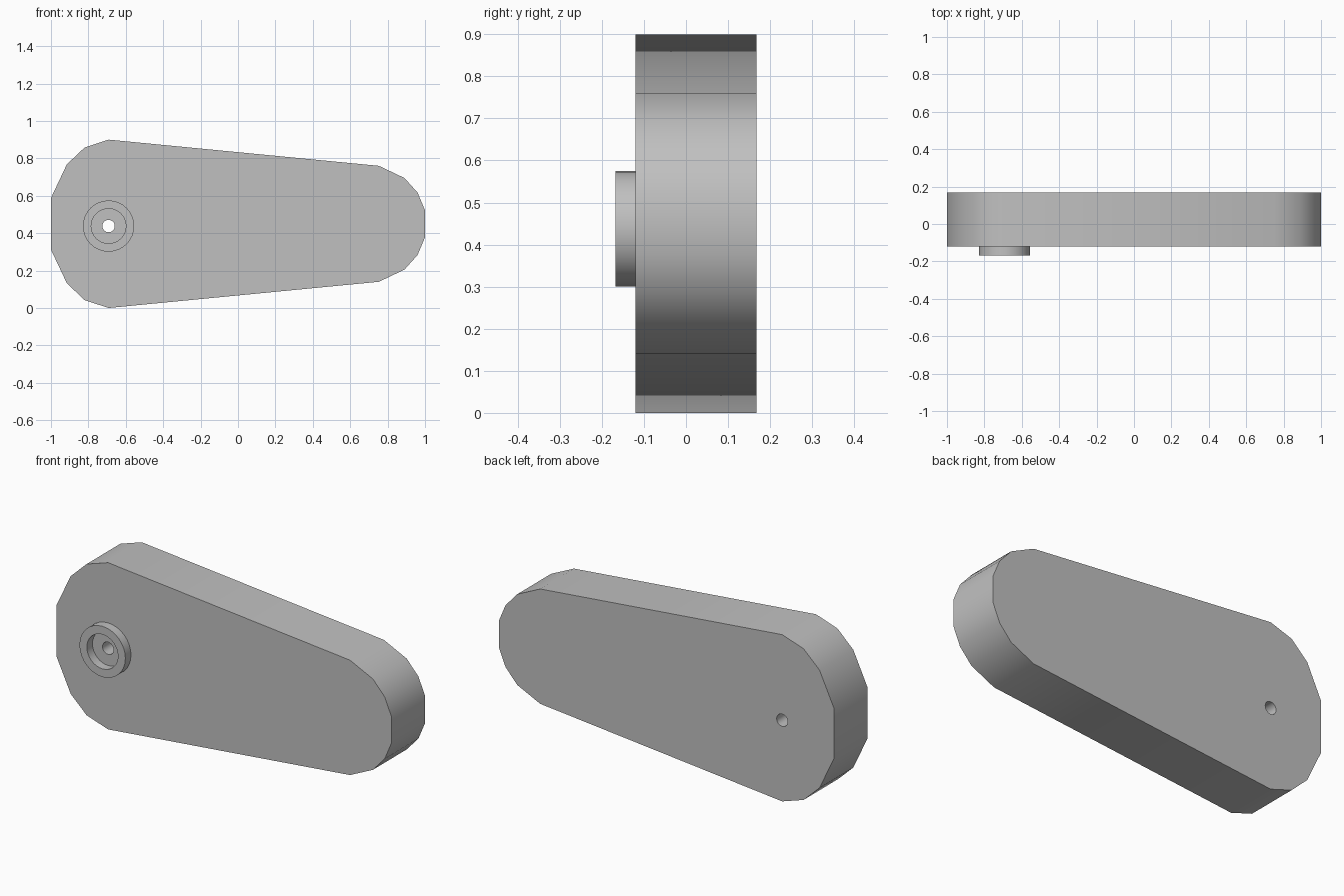
import bpy, bmesh, math

cube = bpy.data.objects.get("Cube")
if cube:
    bpy.data.objects.remove(cube, do_unlink=True)

grey = bpy.data.materials.new("plain grey")
grey.use_nodes = True
colour = (0.53, 0.53, 0.53, 1)
grey.diffuse_color = colour
grey.node_tree.nodes["Principled BSDF"].inputs["Base Color"].default_value = colour

FRONT, BACK, BOSS_FRONT = -0.12, 0.168, -0.168
MID = 0.45                      # height of the symmetry line
HOLE_X, HOLE_Z = -0.692, 0.438  # shared axis of boss and bore


def finish(name, bm):
    bmesh.ops.recalc_face_normals(bm, faces=bm.faces)
    mesh = bpy.data.meshes.new(name)
    bm.to_mesh(mesh)
    bm.free()
    mesh.materials.append(grey)
    obj = bpy.data.objects.new(name, mesh)
    bpy.context.collection.objects.link(obj)
    return obj


def prism(name, outline, y0, y1):
    """Extrude an (x, z) outline from y0 to y1."""
    bm = bmesh.new()
    face = bm.faces.new([bm.verts.new((x, y0, z)) for x, z in outline])
    grown = bmesh.ops.extrude_face_region(bm, geom=[face])["geom"]
    verts = [v for v in grown if isinstance(v, bmesh.types.BMVert)]
    bmesh.ops.translate(bm, verts=verts, vec=(0, y1 - y0, 0))
    return finish(name, bm)


def circle(radius, sides=32):
    steps = [2 * math.pi * i / sides for i in range(sides)]
    return [(HOLE_X + radius * math.cos(a), HOLE_Z + radius * math.sin(a)) for a in steps]


def smooth(obj):
    bpy.ops.object.select_all(action='DESELECT')
    obj.select_set(True)
    bpy.context.view_layer.objects.active = obj
    bpy.ops.object.shade_smooth_by_angle(angle=math.radians(30))


def cut(obj, cutter):
    mod = obj.modifiers.new("bore", 'BOOLEAN')
    mod.operation = 'DIFFERENCE'
    mod.solver = 'EXACT'
    mod.object = cutter
    bpy.context.view_layer.objects.active = obj
    bpy.ops.object.modifier_apply(modifier=mod.name)
    bpy.data.objects.remove(cutter, do_unlink=True)


# Tapered body: upper half of the outline, mirrored below the middle
upper = [(-1, 0.588), (-0.915, 0.768), (-0.82, 0.858), (-0.692, 0.9),
         (0.753, 0.76), (0.89, 0.695), (0.96, 0.617), (1, 0.522)]
lower = [(x, 2 * MID - z) for x, z in reversed(upper)]
body = prism("arm_body", upper + lower, FRONT, BACK)
cut(body, prism("bore_cutter", circle(0.033), FRONT - 0.1, BACK + 0.1))
smooth(body)

# Raised ring around the bore
boss = prism("boss_ring", circle(0.137), BOSS_FRONT, FRONT)
cut(boss, prism("recess_cutter", circle(0.093), BOSS_FRONT - 0.1, FRONT + 0.1))
smooth(boss)
